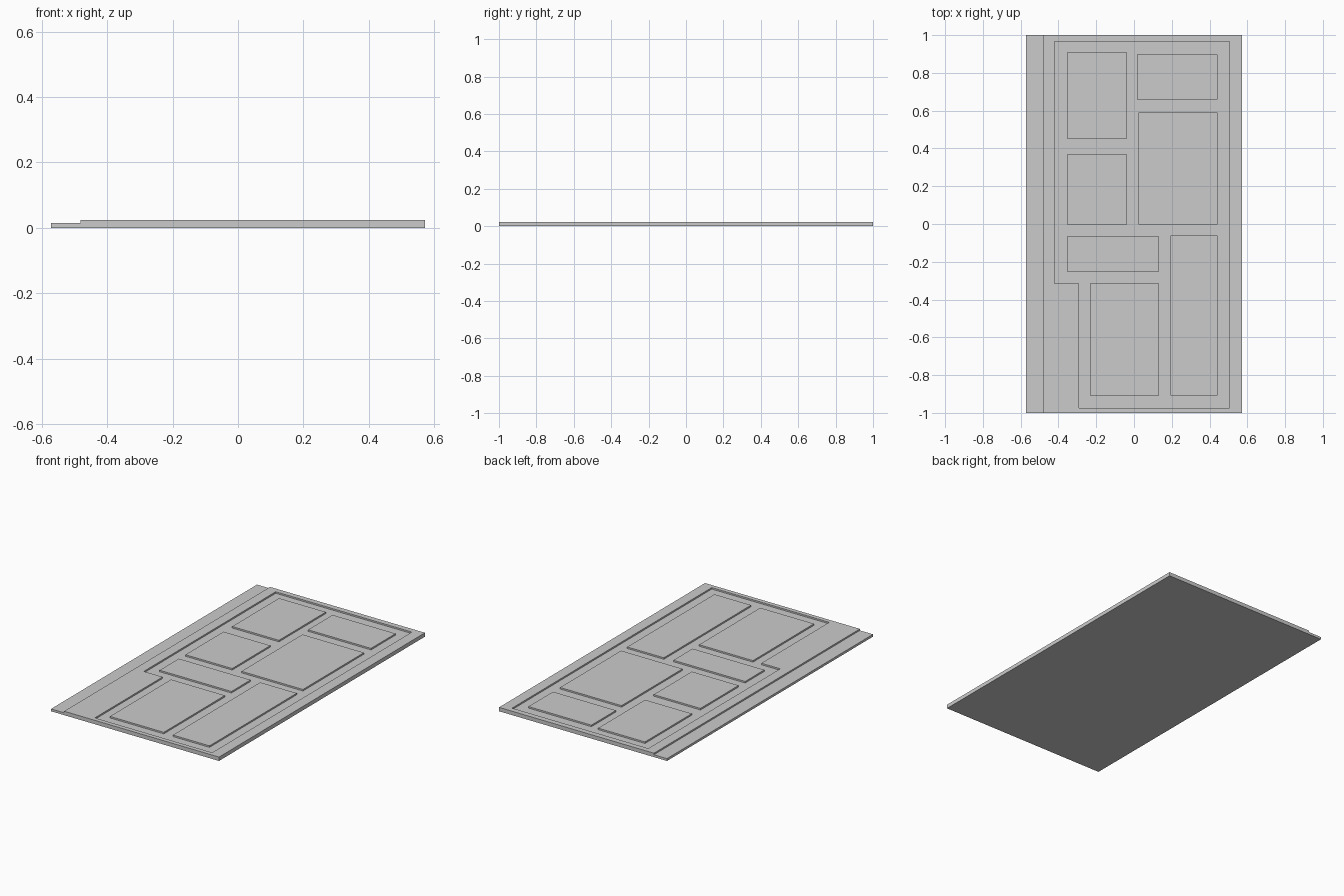
import bpy, bmesh
from mathutils import Vector

if "Cube" in bpy.data.objects:
    bpy.data.objects.remove(bpy.data.objects["Cube"])

TOP, FLOOR = 0.024, 0.0145
W, L = 0.571, 1.0


def prism(name, points, offset):
    """Extrude a flat outline along an offset into a closed solid."""
    bm = bmesh.new()
    face = bm.faces.new([bm.verts.new(p) for p in points])
    ext = bmesh.ops.extrude_face_region(bm, geom=[face], use_keep_orig=True)
    verts = [g for g in ext["geom"] if isinstance(g, bmesh.types.BMVert)]
    bmesh.ops.translate(bm, verts=verts, vec=Vector(offset))
    bmesh.ops.recalc_face_normals(bm, faces=bm.faces)
    mesh = bpy.data.meshes.new(name)
    bm.to_mesh(mesh)
    bm.free()
    obj = bpy.data.objects.new(name, mesh)
    bpy.context.collection.objects.link(obj)
    return obj


# Slab with a lowered ledge along its left side
section = [(-W, 0), (W, 0), (W, TOP), (-0.482, TOP), (-0.482, FLOOR), (-W, FLOOR)]
slab = prism("slab", [(x, -L, z) for x, z in section], (0, 2 * L, 0))

# Stepped pocket sunk into the slab
outline = [(-0.42, 0.966), (-0.42, -0.315), (-0.292, -0.315),
           (-0.292, -0.973), (0.506, -0.973), (0.506, 0.966)]
cutter = prism("pocket_cutter", [(x, y, FLOOR) for x, y in outline], (0, 0, 0.1))
cutter.hide_render = True
cut = slab.modifiers.new("pocket", 'BOOLEAN')
cut.operation, cut.solver, cut.object = 'DIFFERENCE', 'EXACT', cutter
bpy.context.view_layer.objects.active = slab
bpy.ops.object.modifier_apply(modifier=cut.name)
bpy.data.objects.remove(cutter)

# Raised rectangular panels in the pocket: x0, x1, y0, y1
panels = {
    "panel_back_left": (-0.356, -0.038, 0.452, 0.907),
    "panel_back_right": (0.015, 0.443, 0.659, 0.897),
    "panel_middle_right": (0.025, 0.443, -0.002, 0.590),
    "panel_middle_left": (-0.356, -0.038, -0.002, 0.368),
    "panel_cross": (-0.356, 0.132, -0.252, -0.066),
    "panel_front_left": (-0.234, 0.132, -0.909, -0.316),
    "panel_front_right": (0.194, 0.443, -0.909, -0.062),
}
for name, (x0, x1, y0, y1) in panels.items():
    corners = [(x0, y0, FLOOR), (x1, y0, FLOOR), (x1, y1, FLOOR), (x0, y1, FLOOR)]
    prism(name, corners, (0, 0, TOP - FLOOR))
